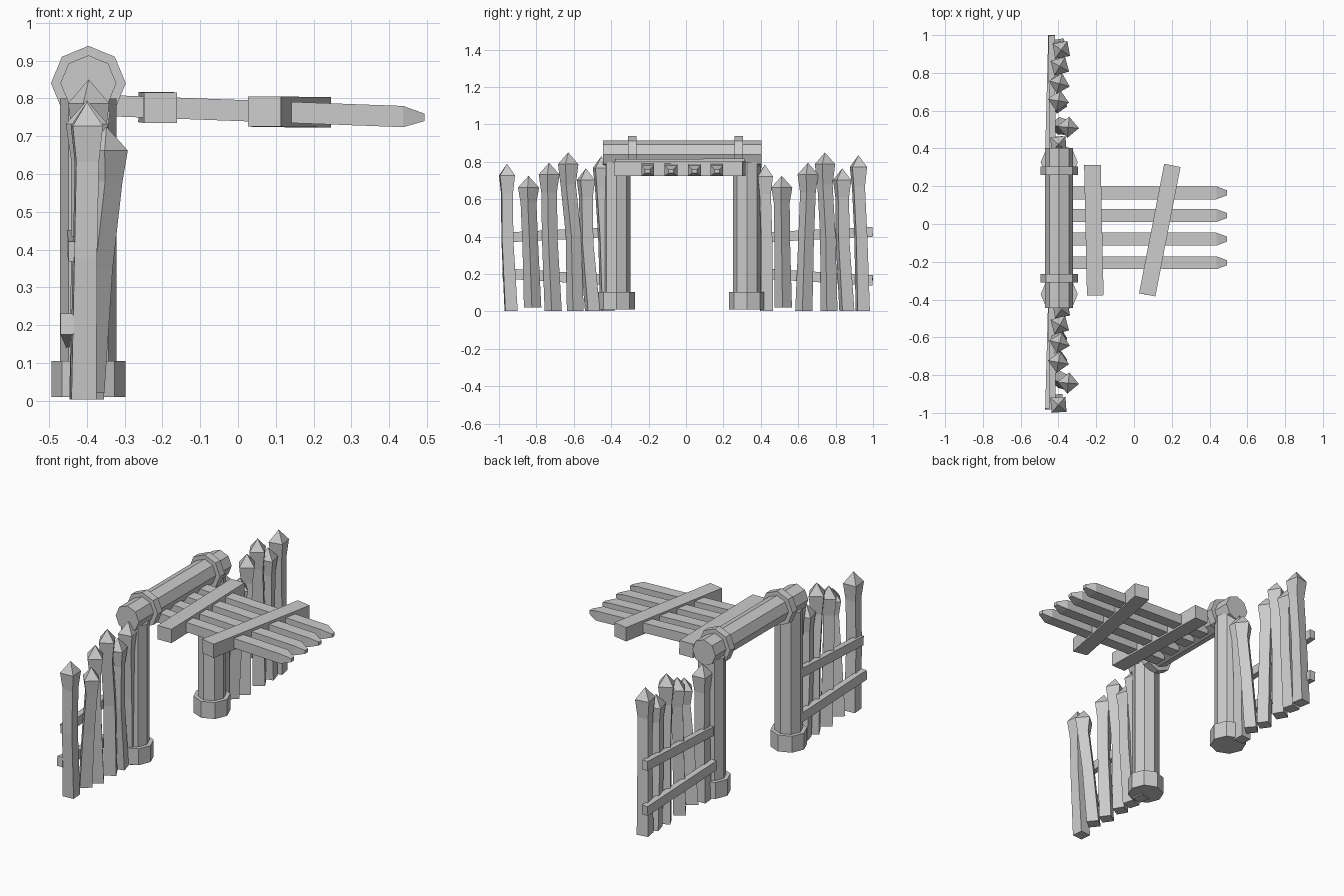
import bpy, bmesh
from math import cos, sin, pi, radians, sqrt
from mathutils import Vector

if "Cube" in bpy.data.objects:
    bpy.data.objects.remove(bpy.data.objects["Cube"], do_unlink=True)

COLOUR = (0.6, 0.6, 0.6, 1)
wood = bpy.data.materials.new("plain_grey")
wood.use_nodes = True
wood.diffuse_color = COLOUR
wood.node_tree.nodes["Principled BSDF"].inputs["Base Color"].default_value = COLOUR


def loft(name, rings, u, v, sides=4, twist=0.0):
    """Join rings (centre, half size along u, half size along v) into a solid."""
    u, v = Vector(u), Vector(v)
    grow = sqrt(2) if sides == 4 else 1
    start = twist + (pi / 4 if sides == 4 else 0)
    bm = bmesh.new()
    loops = []
    for centre, a, b in rings:
        loop = []
        for i in range(sides):
            t = start + 2 * pi * i / sides
            loop.append(bm.verts.new(Vector(centre) + grow * (u * a * cos(t) + v * b * sin(t))))
        loops.append(loop)
    for low, high in zip(loops, loops[1:]):
        for i in range(sides):
            j = (i + 1) % sides
            bm.faces.new((low[i], low[j], high[j], high[i]))
    bm.faces.new(loops[0][::-1])
    bm.faces.new(loops[-1])
    bmesh.ops.remove_doubles(bm, verts=bm.verts, dist=0.0005)
    bmesh.ops.recalc_face_normals(bm, faces=bm.faces)
    mesh = bpy.data.meshes.new(name)
    bm.to_mesh(mesh)
    bm.free()
    mesh.materials.append(wood)
    obj = bpy.data.objects.new(name, mesh)
    bpy.context.collection.objects.link(obj)
    return obj


def beam(name, start, end, width, height):
    """Rectangular timber between two points."""
    along = (Vector(end) - Vector(start)).normalized()
    side = along.cross(Vector((0, 0, 1))).normalized()
    up = side.cross(along)
    loft(name, [(p, width / 2, height / 2) for p in (start, end)], side, up)


X, Y, Z = (1, 0, 0), (0, 1, 0), (0, 0, 1)
POST_X = -0.396


def octagon(name, start, end, radius, u, v):
    loft(name, [(start, radius, radius), (end, radius, radius)], u, v, sides=8)


# Gate posts with wider feet
for side, y in (("right", -0.372), ("left", 0.327)):
    octagon(side + "_post", (POST_X, y, 0.05), (POST_X, y, 0.8), 0.075, X, Y)
    octagon(side + "_post_foot", (POST_X, y, 0.01), (POST_X, y, 0.105), 0.098, X, Y)

# Top log with two collars
LOG_Z = 0.84
octagon("top_log", (POST_X, -0.445, LOG_Z), (POST_X, 0.403, LOG_Z), 0.074, X, Z)
for side, y in (("right", -0.287), ("left", 0.282)):
    octagon(side + "_log_collar", (POST_X, y - 0.022, LOG_Z), (POST_X, y + 0.022, LOG_Z),
            0.099, X, Z)


# Raised gate: pointed boards sloping gently down to the tips
def gate_z(x):
    return 0.768 - 0.037 * x


for i, y in enumerate((-0.205, -0.08, 0.045, 0.165)):
    rings = [((x, y, gate_z(x)), a, b) for x, a, b in
             ((-0.36, 0.034, 0.028), (0.437, 0.034, 0.028), (0.493, 0.013, 0.01))]
    loft(f"gate_board_{i + 1}", rings, Y, Z)

# Crossbars wrapped around the boards
beam("gate_inner_crossbar", (-0.205, -0.378, 0.775), (-0.22, 0.312, 0.777), 0.088, 0.08)
beam("gate_outer_crossbar", (0.07, -0.375, 0.765), (0.203, 0.31, 0.763), 0.088, 0.08)

# Pickets: foot y, middle y, top y, top z, for each fence
right_fence = (
    (-0.935, -0.955, -0.957, 0.79), (-0.82, -0.832, -0.842, 0.725),
    (-0.71, -0.728, -0.732, 0.795), (-0.592, -0.602, -0.63, 0.85),
    (-0.50, -0.532, -0.535, 0.765), (-0.42, -0.435, -0.452, 0.83))
left_fence = (
    (0.43, 0.43, 0.422, 0.785), (0.52, 0.515, 0.512, 0.725),
    (0.63, 0.642, 0.652, 0.795), (0.765, 0.758, 0.743, 0.85),
    (0.86, 0.838, 0.835, 0.765), (0.945, 0.935, 0.922, 0.835))
# Foot x, top x and twist shared by both fences
leans = ((-0.41, -0.4, 4), (-0.4, -0.348, 40), (-0.4, -0.4, 35),
         (-0.4, -0.395, 30), (-0.4, -0.393, 15), (-0.4, -0.385, 10))

for side, fence in (("right", right_fence), ("left", left_fence)):
    for i, ((y0, y1, y2, top), (x0, x2, turn)) in enumerate(zip(fence, leans)):
        x1 = (x0 + x2) / 2
        foot = 0.02 if i == 1 else 0.003
        rings = [((x0, y0, foot), 0.033, 0.033),
                 ((x1, y1, top * 0.48), 0.03, 0.03),
                 ((x2, y2, top * 0.8), 0.03, 0.03),
                 ((x2, y2, top - 0.063), 0.04, 0.04),
                 ((x2, y2, top), 0.0, 0.0)]
        loft(f"{side}_picket_{i + 1}", rings, X, Y, twist=radians(turn))

# Two rails behind each fence
for side, y in (("right", -0.98), ("left", 0.39)):
    beam(side + "_upper_rail", (-0.432, y, 0.395), (-0.436, y + 0.608, 0.426), 0.034, 0.053)
    beam(side + "_lower_rail", (-0.452, y, 0.203), (-0.436, y + 0.608, 0.166), 0.036, 0.055)
